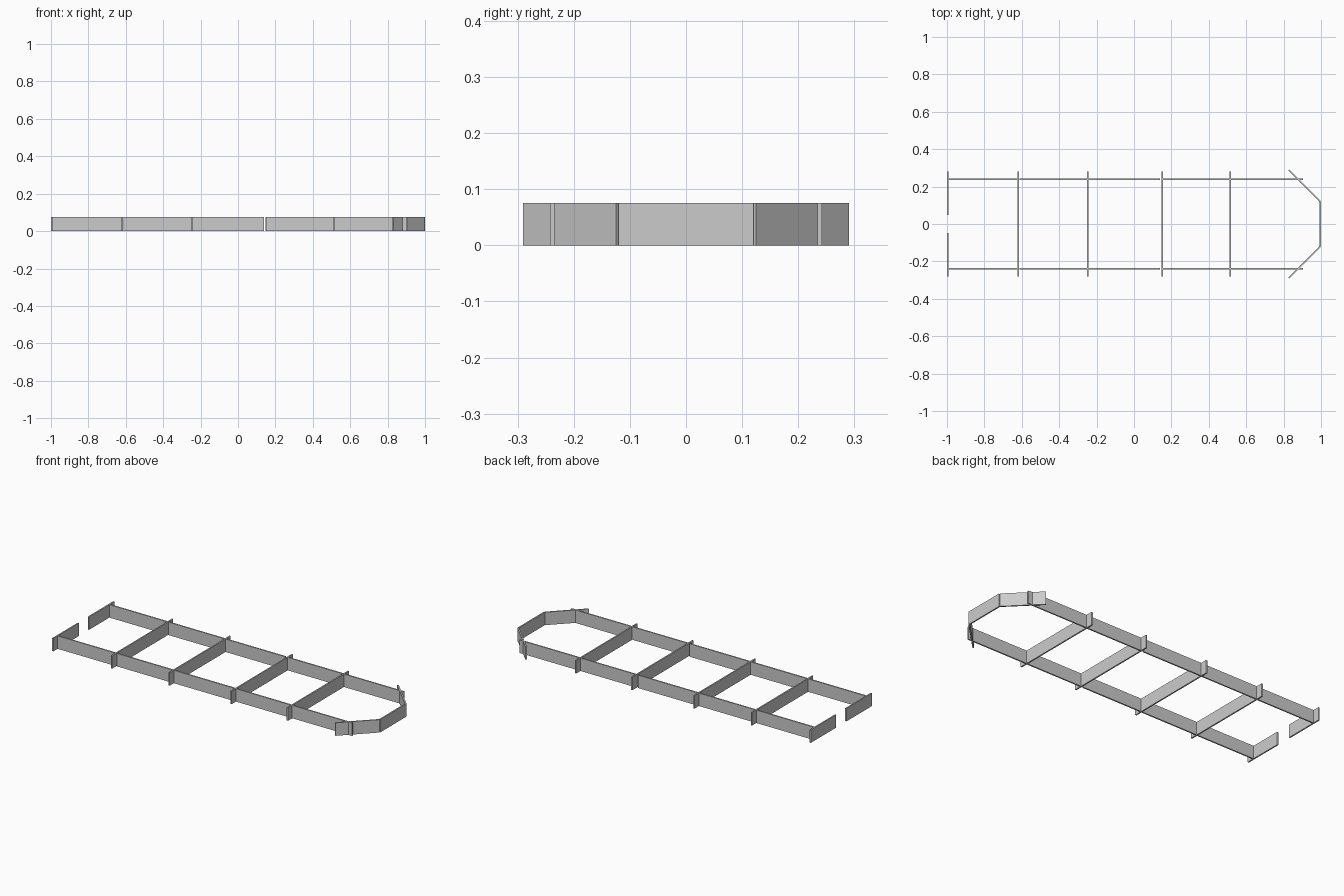
import bpy
from math import atan2, hypot

cube = bpy.data.objects.get("Cube")
if cube:
    bpy.data.objects.remove(cube, do_unlink=True)

HEIGHT, THICK = 0.075, 0.008
RAIL_Y, CROSS_Y, GAP_Y = 0.238, 0.281, 0.047

grey = bpy.data.materials.new("panel_grey")
grey.use_nodes = True
grey.diffuse_color = (0.6, 0.6, 0.6, 1)
grey.node_tree.nodes["Principled BSDF"].inputs["Base Color"].default_value = (0.6, 0.6, 0.6, 1)


def board(name, start, end):
    """Upright board whose centre line runs from start to end."""
    (x0, y0), (x1, y1) = start, end
    bpy.ops.mesh.primitive_cube_add(size=1, location=((x0 + x1) / 2, (y0 + y1) / 2, HEIGHT / 2))
    obj = bpy.context.object
    obj.name = name
    obj.scale = (hypot(x1 - x0, y1 - y0), THICK, HEIGHT)
    obj.rotation_euler.z = atan2(y1 - y0, x1 - x0)
    obj.data.materials.append(grey)


# Long rails, split end posts and angled corner boards on both sides
for side, s in (("left", -1), ("right", 1)):
    for i, (a, b) in enumerate([(-1, -0.622), (-0.611, 0.14), (0.155, 0.904)]):
        board(f"{side}_rail_{i + 1}", (a, s * RAIL_Y), (b, s * RAIL_Y))
    board(f"{side}_open_end_board", (-0.996, s * GAP_Y), (-0.996, s * CROSS_Y))
    board(f"{side}_angled_board", (0.828, s * 0.288), (0.994, s * 0.122))

# Cross dividers
for i, x in enumerate([-0.618, -0.248, 0.152, 0.514]):
    board(f"cross_divider_{i + 1}", (x, -CROSS_Y), (x, CROSS_Y))

# Closed end
board("closed_end_board", (0.996, -0.12), (0.996, 0.12))
